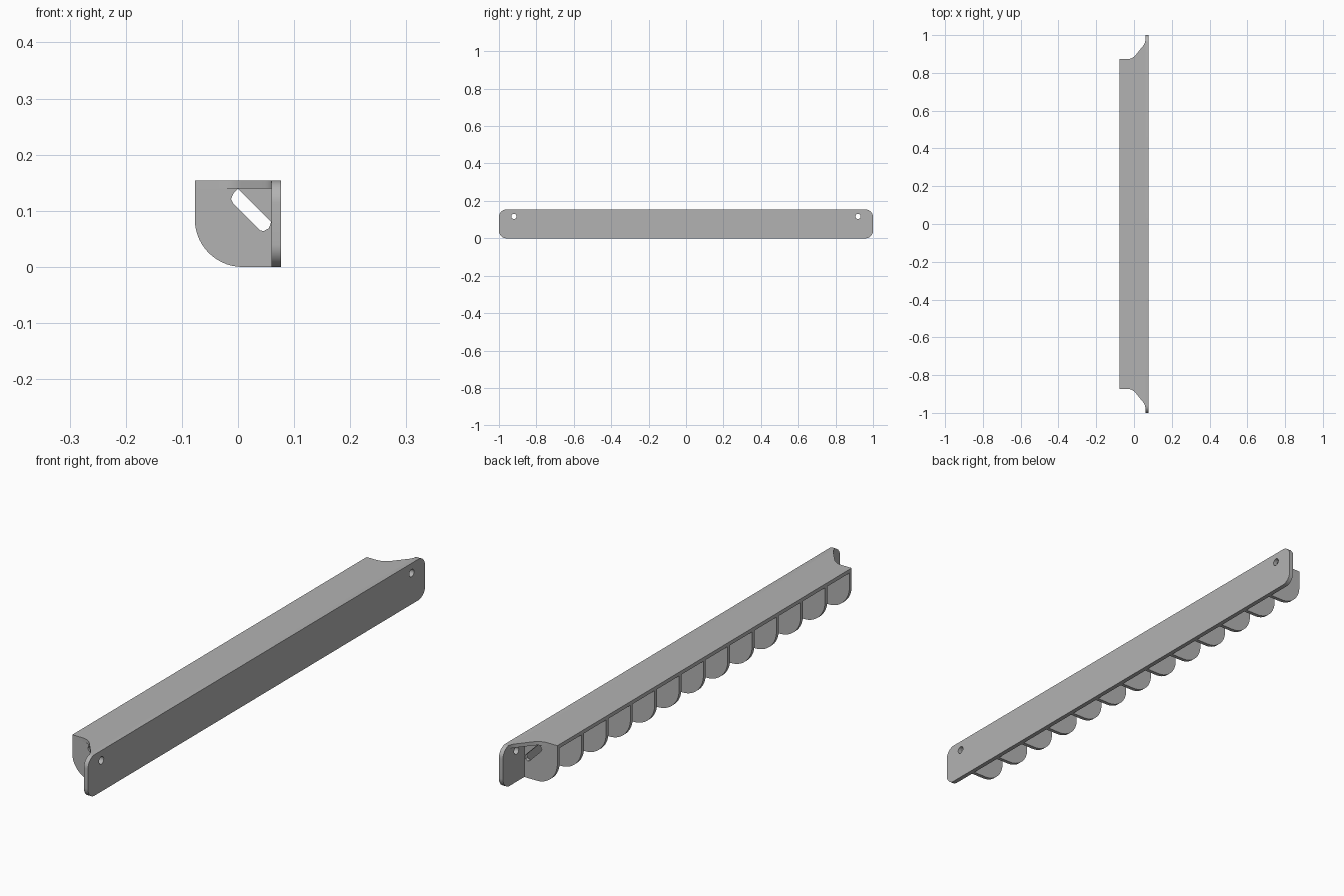
import bpy
import bmesh
from math import cos, sin, pi, radians
from mathutils import Vector

cube = bpy.data.objects.get("Cube")
if cube:
    bpy.data.objects.remove(cube, do_unlink=True)

WALL = 0.077       # half depth across x
INNER = 0.06       # inner face of the back plate
HEIGHT = 0.154
SHELF = 0.14       # underside of the top shelf
FIN_END = 0.873    # outer face of the last fin
FIN_THICK = 0.014
FIN_COUNT = 13

grey = bpy.data.materials.new("plain_grey")
grey.use_nodes = True
grey.diffuse_color = (0.45, 0.45, 0.45, 1)
grey.node_tree.nodes["Principled BSDF"].inputs["Base Color"].default_value = grey.diffuse_color


def arc(cx, cy, r, start, end, steps=10):
    """Points on a circular arc, angles in degrees."""
    angles = [radians(start + (end - start) * i / steps) for i in range(steps + 1)]
    return [(cx + r * cos(a), cy + r * sin(a)) for a in angles]


def slab(name, loops, place, offset):
    """Fill an outline with optional holes and extrude it by offset."""
    bm = bmesh.new()
    edges = []
    for loop in loops:
        verts = [bm.verts.new(place(u, v)) for u, v in loop]
        edges += [bm.edges.new((verts[i - 1], verts[i])) for i in range(len(verts))]
    bmesh.ops.triangle_fill(bm, edges=edges, use_beauty=True, normal=Vector(offset).normalized())
    result = bmesh.ops.extrude_face_region(bm, geom=bm.faces[:])
    moved = [g for g in result["geom"] if isinstance(g, bmesh.types.BMVert)]
    bmesh.ops.translate(bm, verts=moved, vec=offset)
    bmesh.ops.recalc_face_normals(bm, faces=bm.faces[:])
    mesh = bpy.data.meshes.new(name)
    bm.to_mesh(mesh)
    bm.free()
    mesh.materials.append(grey)
    return add(name, mesh)


def add(name, mesh):
    obj = bpy.data.objects.new(name, mesh)
    bpy.context.collection.objects.link(obj)
    parts.append(obj)
    return obj


parts = []

# Back plate: rounded corners and a screw hole near each end
r = 0.04
plate = (arc(1 - r, HEIGHT - r, r, 0, 90) + arc(r - 1, HEIGHT - r, r, 90, 180)
         + arc(r - 1, r, r, 180, 270) + arc(1 - r, r, r, 270, 360))
holes = [arc(y, 0.117, 0.014, 0, 360, 24)[:-1] for y in (-0.92, 0.92)]
slab("back_plate", [plate] + holes, lambda u, v: (INNER, u, v), (WALL - INNER, 0, 0))

# Top shelf: both ends sweep out to the plate in an S curve
sweep = [(-WALL, FIN_END)] + arc(-0.037, FIN_END + 0.06, 0.06, 270, 315, 6)
sweep += arc(0.01, 0.975, 0.05, -45, 0, 6)
# Keep the flared tip inside the plate's rounded corner
sweep = [(x, min(y, 0.97)) for x, y in sweep]
shelf = sweep + [(x, -y) for x, y in reversed(sweep)]
slab("top_shelf", [shelf], lambda u, v: (u, v, SHELF), (0, 0, HEIGHT - SHELF))

# Fins: quarter-round lower front corner and a slanted slot
fin = [(INNER, 0), (INNER, SHELF), (-WALL, SHELF)] + arc(0.008, 0.085, 0.085, 180, 270, 14)
slot = [(0, 0.139), (-0.008, 0.131), (-0.0125, 0.121), (-0.009, 0.114),
        (0.040, 0.065), (0.046, 0.064), (0.055, 0.069), (0.059, 0.08)]
first = slab("fin_1", [fin, slot], lambda u, v: (u, 0, v), (0, FIN_THICK, 0))
first.location.y = -FIN_END
step = (2 * FIN_END - FIN_THICK) / (FIN_COUNT - 1)
for i in range(1, FIN_COUNT):
    add(f"fin_{i + 1}", first.data).location.y = -FIN_END + i * step

# Smooth the rounded edges, keep corners sharp
bpy.ops.object.select_all(action="DESELECT")
for obj in parts:
    obj.select_set(True)
bpy.context.view_layer.objects.active = first
bpy.ops.object.shade_smooth_by_angle(angle=pi / 6)
